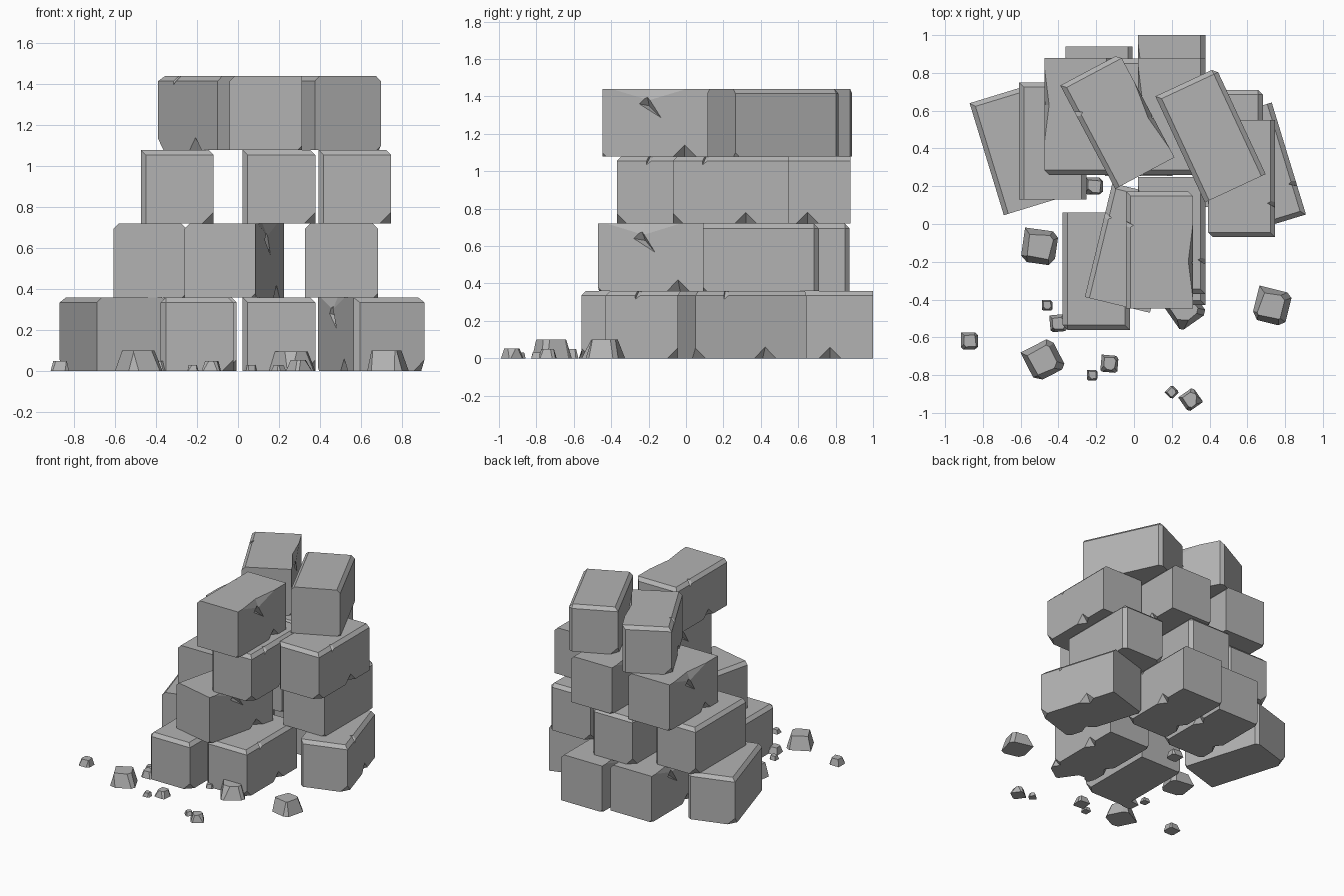
import bpy, bmesh, random
from math import radians
from mathutils import Vector, Matrix

random.seed(4)
if "Cube" in bpy.data.objects:
    bpy.data.objects.remove(bpy.data.objects["Cube"])

W, L, H = 0.355, 0.62, 0.36

stone = bpy.data.materials.new("grey_stone")
stone.use_nodes = True
grey = (0.45, 0.45, 0.45, 1)
stone.diffuse_color = grey
stone.node_tree.nodes["Principled BSDF"].inputs["Base Color"].default_value = grey


def add_object(name, mesh, loc=(0, 0, 0), angle=0):
    ob = bpy.data.objects.new(name, mesh)
    ob.location = loc
    ob.rotation_euler.z = radians(angle)
    bpy.context.collection.objects.link(ob)
    return ob


def to_mesh(bm, name):
    bmesh.ops.recalc_face_normals(bm, faces=bm.faces)
    mesh = bpy.data.meshes.new(name)
    bm.to_mesh(mesh)
    bm.free()
    mesh.materials.append(stone)
    return mesh


def slice_corner(bm, point, normal):
    """Cut away everything beyond a plane and close the hole."""
    geom = bm.verts[:] + bm.edges[:] + bm.faces[:]
    cut = bmesh.ops.bisect_plane(bm, geom=geom, plane_co=point, plane_no=normal,
                                 clear_outer=True)["geom_cut"]
    edges = [e for e in cut if isinstance(e, bmesh.types.BMEdge)]
    if edges:
        bmesh.ops.contextual_create(bm, geom=edges)


def bevel_edges(bm, directions, width):
    """Chamfer the box edges whose middle lies towards the given directions."""
    chosen = []
    for e in bm.edges:
        mid = (e.verts[0].co + e.verts[1].co) / 2
        side = tuple(round(c / h) for c, h in zip(mid, (W / 2, L / 2, H / 2)))
        if side in directions:
            chosen.append(e)
    bmesh.ops.bevel(bm, geom=chosen, offset=width, offset_type='OFFSET',
                    segments=1, affect='EDGES', clamp_overlap=True)


def carve(ob, loc, size, rot, sides=4):
    """Subtract a double cone: a notch, chip or dent."""
    bm = bmesh.new()
    place = (Matrix.Translation(loc) @ Matrix.Rotation(radians(rot), 4, 'X')
             @ Matrix.Diagonal((*size, 1)))
    ring = bmesh.ops.create_circle(bm, segments=sides, radius=1,
                                   matrix=Matrix.Rotation(radians(90), 4, 'Y'))["verts"]
    for x in (-1, 1):
        tip = bm.verts.new((x, 0, 0))
        for a, b in zip(ring, ring[1:] + ring[:1]):
            bm.faces.new((a, b, tip))
    bmesh.ops.transform(bm, matrix=place, verts=bm.verts)
    cutter = add_object("chip_cutter", to_mesh(bm, "chip_cutter"))
    cutter.hide_render = True
    mod = ob.modifiers.new("chip", 'BOOLEAN')
    mod.operation, mod.solver, mod.object = 'DIFFERENCE', 'EXACT', cutter
    bpy.context.view_layer.objects.active = ob
    bpy.ops.object.modifier_apply(modifier=mod.name)
    bpy.data.objects.remove(cutter)


def block_mesh(chipped):
    bm = bmesh.new()
    bmesh.ops.create_cube(bm, size=1, matrix=Matrix.Diagonal((W, L, H, 1)))
    edges = [(-1, 0, 1), (0, 1, 1), (1, 1, 0)]
    bevel_edges(bm, edges if chipped else edges + [(1, 0, 1)], 0.025)
    slice_corner(bm, (-W / 2 + 0.055, L / 2, -H / 2), (-1, 1, -1))
    slice_corner(bm, (W / 2 - 0.02, -L / 2, -H / 2), (1, -1, -1))
    ob = add_object("block_pattern", to_mesh(bm, "stone_block"))
    if chipped:
        carve(ob, (-W / 2, 0.13, H / 2), (0.04, 0.025, 0.05), 25)
        carve(ob, (-W / 2, -0.08, -H / 2), (0.045, 0.06, 0.06), 0)
        carve(ob, (W / 2, 0.13, -H / 2), (0.045, 0.06, 0.06), 0)
        carve(ob, (W / 2, -0.06, 0.09), (0.04, 0.09, 0.035), -45, 3)
        carve(ob, (W / 2, -0.06, H / 2), (0.025, 0.2, 0.06), 0)
    mesh = ob.data
    bpy.data.objects.remove(ob)
    return mesh


# Stacked blocks: x, y, angle, chipped
chipped_block, plain_block = block_mesh(True), block_mesh(False)
layers = [
    [(-0.61, 0.395, 17, False), (-0.185, 0.63, 180, True), (0.2, 0.69, 180, True),
     (0.65, 0.295, 197, True), (-0.2, -0.25, 180, False), (0.2, -0.12, 180, True)],
    [(-0.43, 0.44, 0, False), (0.025, 0.565, 0, False), (0.505, 0.40, 0, False),
     (-0.015, -0.127, -13.6, True)],
    [(-0.297, 0.57, 180, True), (0.2, 0.57, 180, True), (0.57, 0.24, 180, True),
     (0.2, -0.06, 180, True)],
    [(-0.088, 0.543, 28, True), (0.405, 0.47, 25, False), (0.135, -0.137, 0, True)],
]
for row, blocks in enumerate(layers):
    for i, (x, y, angle, chipped) in enumerate(blocks):
        add_object(f"layer_{row + 1}_block_{i + 1}",
                   chipped_block if chipped else plain_block,
                   (x, y, H * (row + 0.5)), angle)

# Scattered rubble: x, y, size, angle
rubble = [(-0.5, -0.12, 0.18, -8), (-0.46, -0.43, 0.055, 0), (-0.4, -0.525, 0.09, 5),
          (-0.87, -0.62, 0.09, 0), (-0.48, -0.72, 0.18, 27), (-0.13, -0.74, 0.09, -5),
          (-0.22, -0.8, 0.055, 0), (0.2, -0.89, 0.055, 45), (0.3, -0.93, 0.095, 35),
          (0.73, -0.435, 0.18, -14), (0.27, -0.45, 0.17, 35), (-0.21, 0.2, 0.09, 0),
          (0.06, -0.43, 0.055, 20)]
for i, (x, y, size, angle) in enumerate(rubble):
    bm = bmesh.new()
    bmesh.ops.create_cube(bm, size=1, matrix=Matrix.Translation((0, 0, 0.5)))
    for v in bm.verts:
        if v.co.z > 0.5:
            v.co.x *= random.uniform(0.6, 0.8)
            v.co.y *= random.uniform(0.6, 0.8)
    for sx, sy in ((-1, -1), (1, 1), (1, -1)):
        slice_corner(bm, (sx * 0.38, sy * 0.38, 0.35),
                     (sx, sy * random.uniform(0.7, 1.3), random.uniform(0.1, 0.5)))
    bmesh.ops.transform(bm, matrix=Matrix.Diagonal((size, size, size * 0.56, 1)),
                        verts=bm.verts)
    add_object(f"rubble_{i + 1}", to_mesh(bm, "rubble"), (x, y, 0), angle)
